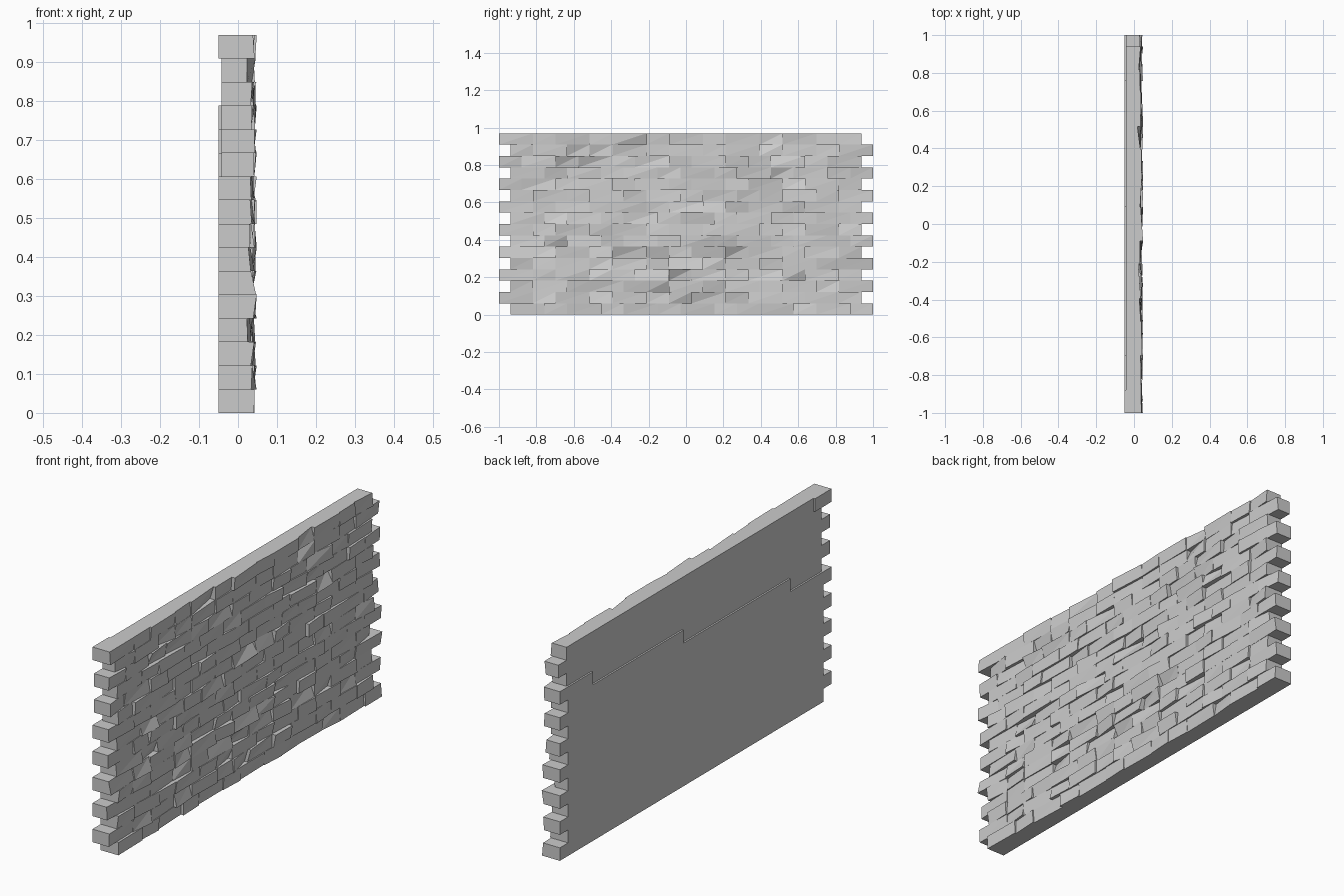
import bpy, random

if "Cube" in bpy.data.objects:
    bpy.data.objects.remove(bpy.data.objects["Cube"])

random.seed(7)
U = 2 / 33            # one course height; bricks are two or three of these long
ROWS = 16


def span(r):
    # alternate courses stick out at opposite ends
    return (-1.0, -1 + 32 * U) if r % 2 else (-1 + U, 1.0)


def make_object(name, verts, faces):
    mesh = bpy.data.meshes.new(name)
    mesh.from_pydata(verts, [], faces)
    mesh.update()
    obj = bpy.data.objects.new(name, mesh)
    bpy.context.collection.objects.link(obj)
    return obj


def stepped_prism(name, rows, x_back, x_front):
    # toothed outline built from (row, y0, y1), open at the hidden front side
    right = [(y1, (r + k) * U) for r, y0, y1 in rows for k in (0, 1)]
    left = [(y0, (r + k) * U) for r, y0, y1 in rows for k in (0, 1)]
    outline = right + left[::-1]
    n = len(outline)
    verts = [(x, y, z) for x in (x_back, x_front) for y, z in outline]
    faces = [tuple(reversed(range(n)))]
    faces += [(i, (i + 1) % n, n + (i + 1) % n, n + i) for i in range(n)]
    make_object(name, verts, faces)


# wall core with toothed ends
stepped_prism("wall_core", [(r, *span(r)) for r in range(ROWS)], -0.042, 0.0)

# thin backing: the upper part steps down towards one end
rows = [(r, *span(r)) for r in range(10)]
rows += [(10, 1 - 28 * U, 1.0), (11, 1 - 15 * U, 1 - U), (12, 1 - 4 * U, 1.0)]
stepped_prism("wall_backing", rows, -0.050, -0.042)
stepped_prism("backing_end_brick", [(15, -1.0, -1 + 2 * U)], -0.050, -0.042)


# brick lengths of one course, in units, adding up to 32
def course():
    lengths = [2, 3] * 6 + [2]
    shift = random.randrange(len(lengths))
    return lengths[shift:] + lengths[:shift]


# rough bricks: open-backed boxes with uneven, tilted front faces
verts, faces = [], []
for r in range(ROWS):
    y = span(r)[0]
    for length in course():
        y1 = y + length * U
        base = random.triangular(0.026, 0.043, 0.035)
        ty, tz = random.gauss(0, 0.004), random.gauss(0, 0.003)
        b = len(verts)
        corners = [(y, r * U, -1, -1), (y1, r * U, 1, -1),
                   (y1, (r + 1) * U, 1, 1), (y, (r + 1) * U, -1, 1)]
        verts += [(0.0, cy, cz) for cy, cz, _, _ in corners]
        for cy, cz, sy, sz in corners:
            x = base + sy * ty + sz * tz + random.gauss(0, 0.002)
            if random.random() < 0.04:
                x -= 0.018                      # chipped corner
            verts.append((max(0.004, min(0.048, x)), cy, cz))
        faces += [(b + 4, b + 5, b + 6), (b + 4, b + 6, b + 7)]
        faces += [(b + i, b + (i + 1) % 4, b + 4 + (i + 1) % 4, b + 4 + i)
                  for i in range(4)]
        y = y1
make_object("rough_bricks", verts, faces)
